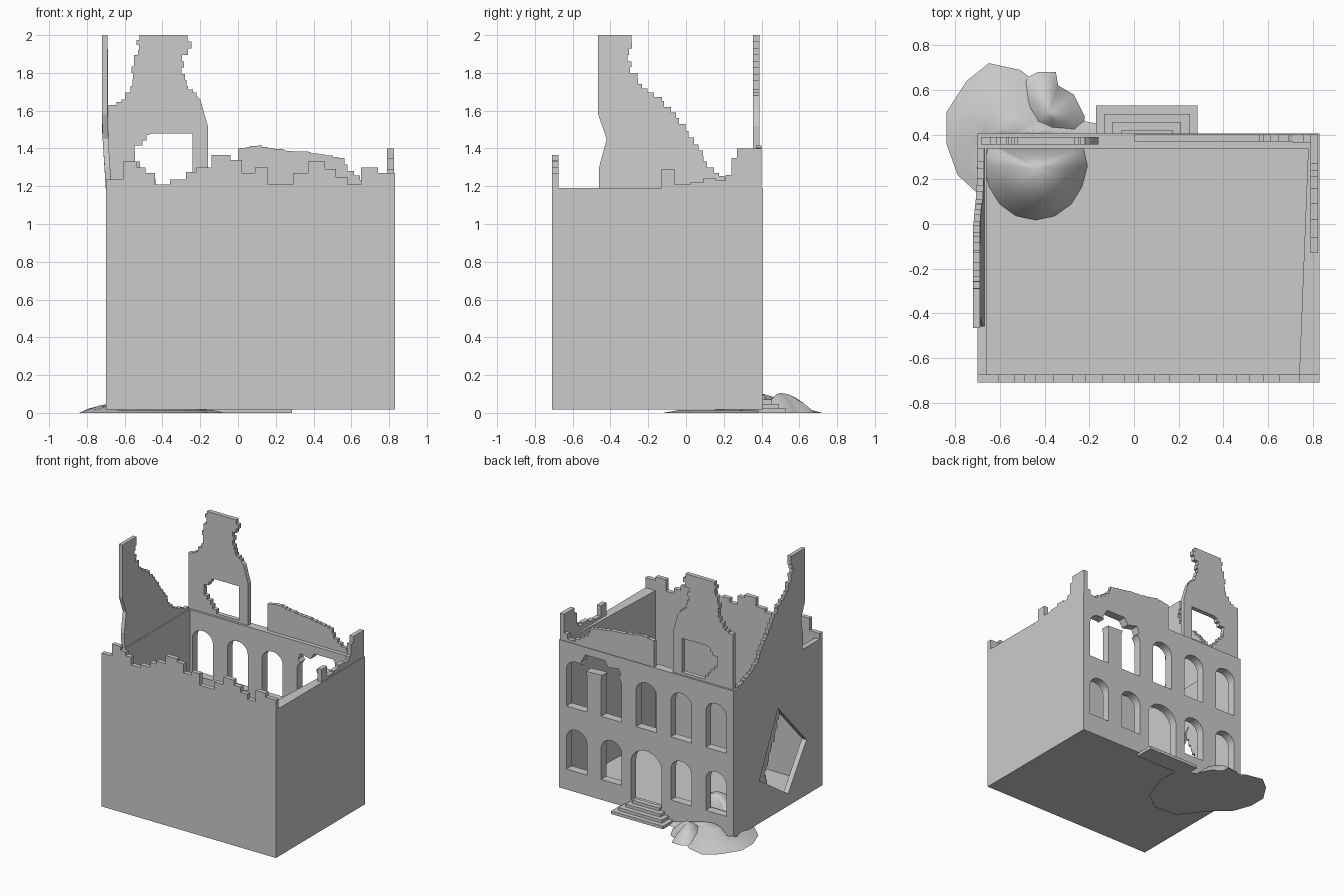
import bpy, bmesh, math, random
from mathutils import Vector

if "Cube" in bpy.data.objects:
    bpy.data.objects.remove(bpy.data.objects["Cube"])

random.seed(7)


def prism(name, pts, axis, a, b):
    """Extrude a 2D outline along an axis from a to b."""
    place = {'x': lambda p, d: (d, p[0], p[1]),
             'y': lambda p, d: (p[0], d, p[1]),
             'z': lambda p, d: (p[0], p[1], d)}[axis]
    bm = bmesh.new()
    lo = [bm.verts.new(place(p, a)) for p in pts]
    hi = [bm.verts.new(place(p, b)) for p in pts]
    n = len(pts)
    bm.faces.new(lo)
    bm.faces.new(hi[::-1])
    for i in range(n):
        bm.faces.new((lo[i], hi[i], hi[(i + 1) % n], lo[(i + 1) % n]))
    bmesh.ops.recalc_face_normals(bm, faces=bm.faces)
    return finish(name, bm)


def finish(name, bm):
    me = bpy.data.meshes.new(name)
    bm.to_mesh(me)
    bm.free()
    ob = bpy.data.objects.new(name, me)
    bpy.context.collection.objects.link(ob)
    return ob


def rect(x0, y0, x1, y1):
    return [(x0, y0), (x1, y0), (x1, y1), (x0, y1)]


def cut(ob, cutters):
    """Subtract every cutter, bake the result and remove the cutters."""
    for c in cutters:
        m = ob.modifiers.new("cut", 'BOOLEAN')
        m.operation, m.solver, m.object = 'DIFFERENCE', 'EXACT', c
    dg = bpy.context.evaluated_depsgraph_get()
    me = bpy.data.meshes.new_from_object(ob.evaluated_get(dg))
    ob.modifiers.clear()
    ob.data = me
    for c in cutters:
        bpy.data.objects.remove(c)


def ragged(keys, brick=.032, jit=.013):
    """Broken-brick staircase through the key points."""
    out = []
    for (u0, z0), (u1, z1) in zip(keys, keys[1:]):
        n = max(1, round(max(abs(u1 - u0), abs(z1 - z0)) / brick))
        for i in range(n):
            u = u0 + (u1 - u0) * (i + .5) / n + random.uniform(-jit, jit)
            out += [(u, z0 + (z1 - z0) * i / n), (u, z0 + (z1 - z0) * (i + 1) / n)]
    return out


def stepped(steps, end, base):
    """Parapet outline from (start, height) steps."""
    out = [(steps[0][0], base)]
    for i, (u, z) in enumerate(steps):
        nxt = steps[i + 1][0] if i + 1 < len(steps) else end
        out += [(u, z), (nxt, z)]
    return out + [(end, base)]


def arch(cx, z0, z1, w, rise):
    pts = [(cx - w / 2, z0), (cx + w / 2, z0)]
    for i in range(13):
        t = math.pi * i / 12
        pts.append((cx + w / 2 * math.cos(t), z1 - rise + rise * math.sin(t)))
    return pts


# Hollow shell with window, door and wall-breach openings
shell = prism("building_shell", rect(-.70, -.71, .83, .405), 'z', .018, 1.19)
cutters = [prism("c", [(-.66, -.675), (.74, -.675), (.78, .338), (-.66, .338)], 'z', .035, 1.4)]
for k in range(5):
    cx = .065 + (k - 2) * .306
    cutters.append(prism("c", arch(cx, .68, 1.05, .18, .08), 'y', .25, .5))
    if k != 2:
        cutters.append(prism("c", arch(cx, .18, .51, .18, .08), 'y', .25, .5))
cutters.append(prism("c", arch(.065, .085, .51, .27, .12), 'y', .25, .5))
cutters.append(prism("c", [(.62, 1.0), (.43, 1.01), (.33, 1.0), (.29, 1.05), (.31, 1.10),
                           (.40, 1.08), (.43, 1.13), (.60, 1.13), (.64, 1.06)], 'y', .25, .51))
cutters.append(prism("c", [(-.155, .84), (-.51, .455), (-.28, .115), (.08, .355)], 'x', -.8, -.6))
cut(shell, cutters)

# Ragged bricks left inside the side breach
prism("breach_brick_edge", [(.09, .36), (-.155, .85)]
      + ragged([(-.19, .80), (-.12, .62), (-.06, .52), (0, .36), (-.03, .28)]), 'x', -.69, -.665)

# Front and right broken parapets
prism("front_parapet", stepped(
    [(-.70, 1.235), (-.61, 1.33), (-.535, 1.30), (-.49, 1.27), (-.44, 1.21), (-.36, 1.235),
     (-.275, 1.275), (-.22, 1.30), (-.14, 1.365), (-.04, 1.34), (.02, 1.27), (.09, 1.30),
     (.16, 1.21), (.29, 1.27), (.37, 1.33), (.46, 1.29), (.52, 1.25), (.58, 1.21),
     (.65, 1.30), (.74, 1.27)], .83, 1.185), 'y', -.71, -.675)
prism("right_parapet", stepped(
    [(-.13, 1.29), (-.06, 1.21), (.02, 1.22), (.09, 1.24), (.16, 1.23), (.21, 1.26),
     (.24, 1.35), (.27, 1.40)], .40, 1.185), 'x', .79, .825)
prism("corner_parapet", stepped([(.71, 1.21), (.76, 1.25)], .80, 1.185), 'y', .365, .40)

# Tall left wall remnant, leaning slightly outward
left = prism("left_wall_remnant", [(-.46, 1.185), (-.46, 1.3), (-.42, 1.45), (-.465, 1.58),
                                   (-.465, 2.0)]
             + ragged([(-.29, 2.0), (-.31, 1.86), (-.24, 1.74), (-.12, 1.65), (-.02, 1.53),
                       (.07, 1.42), (.10, 1.33), (.16, 1.27), (.29, 1.21)])
             + [(.34, 1.21), (.34, 1.185)], 'x', -.70, -.67)
for v in left.data.vertices:
    v.co.x -= .02 * min(1, max(0, (v.co.z - 1.2) / .3))

# Tall gable remnant on the back wall with a broken opening
gable = prism("back_gable_remnant", [(-.16, 1.185), (-.16, 1.52), (-.20, 1.66)]
              + ragged([(-.20, 1.68), (-.28, 1.73), (-.30, 1.86), (-.25, 1.93), (-.26, 2.0)])
              + ragged([(-.52, 2.0), (-.53, 1.92), (-.56, 1.87), (-.56, 1.73),
                        (-.61, 1.66), (-.67, 1.63)])
              + [(-.685, 1.63), (-.685, 1.185)], 'y', .355, .39)
cut(gable, [prism("c", [(-.24, 1.21), (-.24, 1.48), (-.45, 1.48)]
                  + ragged([(-.47, 1.47), (-.55, 1.39), (-.55, 1.33), (-.48, 1.27), (-.42, 1.21)]),
                  'y', .3, .5)])

# Low remnant on the back wall
prism("back_low_remnant", [(0, 1.185), (0, 1.40)]
      + ragged([(.03, 1.405), (.12, 1.415), (.25, 1.39), (.38, 1.38), (.54, 1.35),
                (.60, 1.28), (.70, 1.21)]) + [(.72, 1.20), (.72, 1.185)], 'y', .37, .40)

# Entrance steps
for i in range(4):
    d = .037 * i
    prism(f"entrance_step_{i + 1}", rect(-.17 + d, .38, .285 - d, .53 - d), 'z',
          0 if i == 0 else .024 * i, .024 * (i + 1))


def mound(name, outline, centre, height, base, power, rough, under_box=False):
    """Rubble heap: shrinking rings of an outline rising to a rough top."""
    bm = bmesh.new()
    c = Vector(centre)
    rings = []
    for t in (1, .85, .65, .45, .22):
        ring = []
        for p in outline:
            q = c + (Vector(p) - c) * t
            z = base + height * (1 - t ** power) + (random.uniform(-rough, rough) if t < 1 else 0)
            if under_box and q.y < .39 and q.x > -.69:
                z = min(z, .015)
            ring.append(bm.verts.new((q.x, q.y, max(z, base))))
        rings.append(ring)
    n = len(outline)
    top = bm.verts.new((c.x, c.y, .015 if under_box and c.y < .39 else base + height))
    for i in range(n):
        j = (i + 1) % n
        for r0, r1 in zip(rings, rings[1:]):
            bm.faces.new((r0[i], r0[j], r1[j], r1[i]))
        bm.faces.new((rings[-1][i], rings[-1][j], top))
    bm.faces.new(rings[0][::-1])
    bmesh.ops.recalc_face_normals(bm, faces=bm.faces)
    ob = finish(name, bm)
    for p in ob.data.polygons:
        p.use_smooth = len(p.vertices) < 5
    return ob


# Rubble spread around the back-left corner
mound("rubble_spread", [(-.84, .50), (-.75, .64), (-.65, .72), (-.51, .69), (-.42, .62),
                        (-.28, .56), (-.22, .46), (-.17, .45), (-.08, .39), (-.07, .22),
                        (-.15, 0), (-.3, -.12), (-.5, -.1), (-.66, .10), (-.79, .22), (-.84, .36)],
      (-.52, .41), .10, 0, 1.1, .006, True)
# Outer lump and the heap inside the room
mound("rubble_lump", [(-.51, .58), (-.49, .65), (-.43, .68), (-.35, .68), (-.34, .62), (-.27, .58),
                      (-.22, .48), (-.23, .40), (-.36, .39), (-.48, .42)],
      (-.38, .50), .105, 0, 1.6, .005)
mound("rubble_inside", [(-.44 + .235 * math.cos(a * math.tau / 16) * random.uniform(.96, 1.0),
                         max(-1, min(.345, .26 + .245 * math.sin(a * math.tau / 16))))
                        for a in range(16)],
      (-.44, .25), .22, .03, 2.2, .006)
